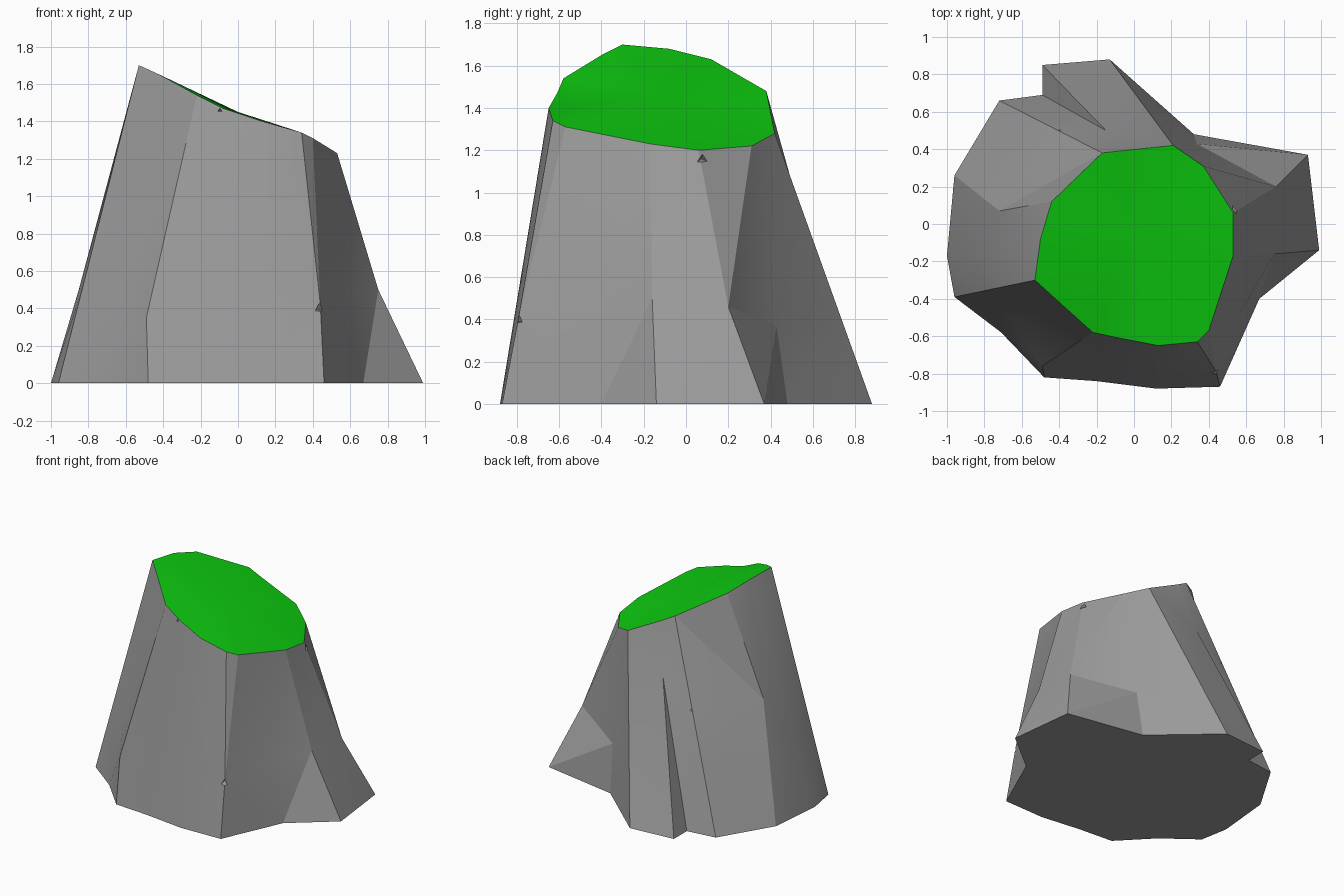
import bpy, bmesh
from mathutils import Vector, Matrix

cube = bpy.data.objects.get("Cube")
if cube:
    bpy.data.objects.remove(cube)


def material(name, rgb):
    m = bpy.data.materials.new(name)
    m.use_nodes = True
    m.diffuse_color = (*rgb, 1)
    m.node_tree.nodes["Principled BSDF"].inputs["Base Color"].default_value = (*rgb, 1)
    return m


stone = material("grey stone", (0.33, 0.33, 0.33))
grass = material("green grass", (0.004, 0.6, 0.005))


def finish(bm, name, mats):
    bmesh.ops.recalc_face_normals(bm, faces=bm.faces)
    mesh = bpy.data.meshes.new(name)
    bm.to_mesh(mesh)
    bm.free()
    for m in mats:
        mesh.materials.append(m)
    ob = bpy.data.objects.new(name, mesh)
    bpy.context.collection.objects.link(ob)
    return ob


# Cliff ribs: foot (x, y), bend (x, y, z) or None for straight, rim (x, y, z)
GROOVE = (-.15, .50, 1.05)
ribs = [
    ((-.96, -.39), None, (-.53, -.30, 1.70)),
    ((-.71, -.58), None, (-.42, -.40, 1.65)),
    ((-.48, -.82), (-.49, -.76, .35), (-.22, -.58, 1.54)),
    ((-.20, -.84), None, (-.08, -.61, 1.47)),
    ((.12, -.88), None, (.13, -.65, 1.40)),
    ((.46, -.87), (.44, -.79, .42), (.34, -.63, 1.34)),
    ((.67, -.40), (.57, -.47, .48), (.40, -.57, 1.31)),
    ((.99, -.14), (.75, -.16, .50), (.53, -.17, 1.23)),
    ((.93, .37), (.76, .20, .46), (.53, .06, 1.20)),
    ((.32, .48), None, (.37, .31, 1.22)),
    ((-.13, .88), None, (.21, .42, 1.28)),
    ((-.49, .85), GROOVE, (-.08, .39, 1.43)),
    ((-.49, .69), GROOVE, (-.08, .39, 1.43)),
    ((-.72, .66), None, (-.17, .38, 1.48)),
    ((-.96, .26), (-.72, .07, .86), (-.44, .12, 1.63)),
    ((-1.0, -.17), None, (-.50, -.08, 1.68)),
]

# Rock: loft the ribs, cap the base, fan the grassy top
bm = bmesh.new()
rings = [[], [], []]
for foot, bend, rim in ribs:
    foot, rim = Vector((*foot, 0)), Vector(rim)
    bend = Vector(bend) if bend else foot.lerp(rim, .3)
    for ring, p in zip(rings, (foot, bend, rim)):
        ring.append(bm.verts.new(p))
n = len(ribs)
for low, high in zip(rings, rings[1:]):
    for i in range(n):
        j = (i + 1) % n
        bm.faces.new((low[i], low[j], high[j], high[i]))
bm.faces.new(rings[0][::-1])
centre = bm.verts.new((0, -.1, 1.45))
for i in range(n):
    bm.faces.new((rings[2][i], rings[2][(i + 1) % n], centre)).material_index = 1
bmesh.ops.remove_doubles(bm, verts=bm.verts, dist=.001)
bmesh.ops.triangulate(bm, faces=[f for f in bm.faces if len(f.verts) == 4])
rock = finish(bm, "rock_plateau", (stone, grass))

# Small chips knocked out of the cliff
chips = [((.44, -.80, .40), .07), ((-.10, -.63, 1.46), .05),
         ((.54, .08, 1.16), .06), ((-.41, .52, .85), .05),
         ((-.44, -.70, .71), .025)]
bm = bmesh.new()
for spot, r in chips:
    inward = Vector((-spot[0], -spot[1], 0))
    turn = inward.to_track_quat('Z', 'Y').to_matrix().to_4x4()
    bmesh.ops.create_cone(bm, segments=3, radius1=r, radius2=0, depth=r * 1.6,
                          cap_ends=True, matrix=Matrix.Translation(spot) @ turn)
cutter = finish(bm, "chip_cutter", (stone,))
cutter.hide_render = True

cut = rock.modifiers.new("chips", 'BOOLEAN')
cut.operation = 'DIFFERENCE'
cut.solver = 'EXACT'
cut.object = cutter
bpy.ops.object.select_all(action='DESELECT')
rock.select_set(True)
bpy.context.view_layer.objects.active = rock
bpy.ops.object.modifier_apply(modifier=cut.name)
bpy.data.objects.remove(cutter)

# Soft shading over gentle bends, crisp edges elsewhere
bpy.ops.object.shade_smooth_by_angle(angle=.3)
